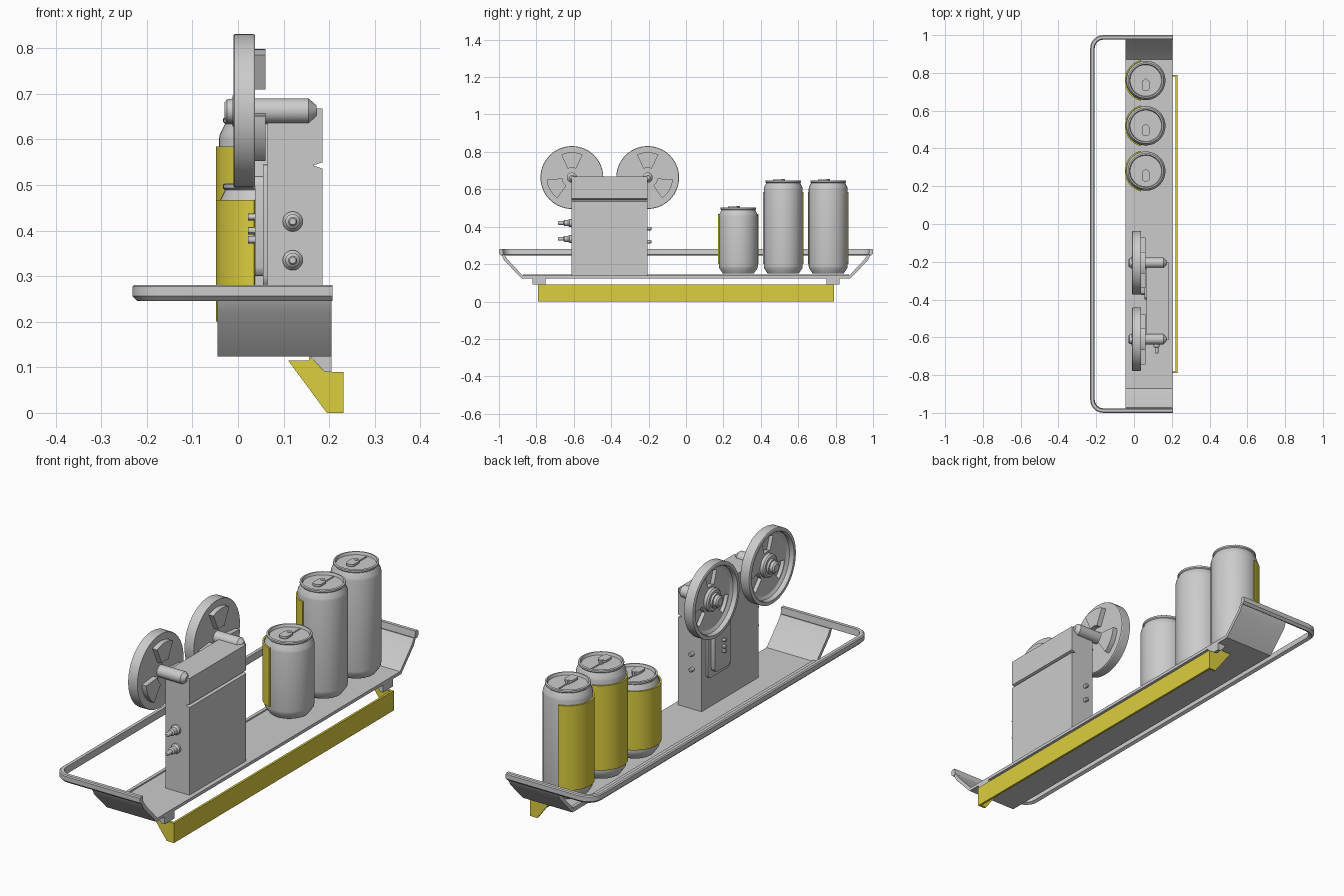
import bpy, bmesh, math
from mathutils import Vector

if "Cube" in bpy.data.objects:
    bpy.data.objects.remove(bpy.data.objects["Cube"])

yellow = bpy.data.materials.new("yellow")
yellow.diffuse_color = (0.72, 0.62, 0.05, 1)
yellow.use_nodes = True
yellow.node_tree.nodes["Principled BSDF"].inputs["Base Color"].default_value = yellow.diffuse_color


def finish(name, bm, mat=None):
    bmesh.ops.recalc_face_normals(bm, faces=bm.faces)
    me = bpy.data.meshes.new(name)
    bm.to_mesh(me)
    bm.free()
    ob = bpy.data.objects.new(name, me)
    bpy.context.collection.objects.link(ob)
    if mat:
        me.materials.append(mat)
    return ob


def place(axis, a, b, t):
    return {'x': (t, a, b), 'y': (a, t, b), 'z': (a, b, t)}[axis]


def prism(name, profiles, axis, lo, hi, mat=None):
    """Extrude one or more closed 2D outlines along an axis."""
    bm = bmesh.new()
    if not isinstance(profiles[0][0], (tuple, list)):
        profiles = [profiles]
    for pts in profiles:
        f = bm.faces.new([bm.verts.new(place(axis, a, b, lo)) for a, b in pts])
        ext = bmesh.ops.extrude_face_region(bm, geom=[f], use_keep_orig=True)
        move = Vector(place(axis, 0, 0, hi - lo))
        bmesh.ops.translate(bm, vec=move, verts=[v for v in ext['geom'] if isinstance(v, bmesh.types.BMVert)])
    return finish(name, bm, mat)


def rect(a0, a1, b0, b1):
    return [(a0, b0), (a1, b0), (a1, b1), (a0, b1)]


def rounded(a0, a1, b0, b1, r):
    out = []
    for i, (a, b) in enumerate([(a1 - r, b1 - r), (a0 + r, b1 - r), (a0 + r, b0 + r), (a1 - r, b0 + r)]):
        out += [(a + r * math.cos(math.radians(90 * i + k)), b + r * math.sin(math.radians(90 * i + k)))
                for k in (0, 30, 60, 90)]
    return out


def lathe(name, profile, axis, ca, cb, n=40):
    """Revolve (radius, position) points around an axis through (ca, cb)."""
    bm = bmesh.new()
    rings = []
    for r, t in profile:
        if r == 0:
            rings.append([bm.verts.new(place(axis, ca, cb, t))] * n)
        else:
            rings.append([bm.verts.new(place(axis, ca + r * math.cos(2 * math.pi * i / n),
                                             cb + r * math.sin(2 * math.pi * i / n), t)) for i in range(n)])
    for p, q in zip(rings, rings[1:]):
        for i in range(n):
            j = (i + 1) % n
            vs = list(dict.fromkeys([p[i], p[j], q[j], q[i]]))
            if len(vs) > 2:
                bm.faces.new(vs)
    return finish(name, bm)


def arc(ca, cb, r0, r1, mid, half, n=24):
    """Outline of a ring sector, angles in degrees."""
    ang = [math.radians(mid - half + 2 * half * i / n) for i in range(n + 1)]
    return ([(ca + r1 * math.cos(t), cb + r1 * math.sin(t)) for t in ang] +
            [(ca + r0 * math.cos(t), cb + r0 * math.sin(t)) for t in reversed(ang)])


# Tray floor with turned-up ends
half = [(.88, .124), (.972, .22), (.985, .248), (.972, .252), (.955, .226), (.872, .138)]
prism("tray", half + [(-y, z) for y, z in reversed(half)], 'x', -.045, .205)
prism("tray_edge_lip", rect(-.045, -.03, .136, .144), 'y', -.872, .872)

# U-shaped guard rail swept around three sides
path = [(.207, -1, 0, 1)]
for cy, start in ((-.93, 270), (.93, 180)):
    for k in range(7):
        t = math.radians(start - 15 * k)
        path.append((-.162 + .07 * math.cos(t), cy + .07 * math.sin(t), -math.cos(t), -math.sin(t)))
path.append((.207, 1, 0, -1))
section = [(0, .256), (0, .277), (.005, .281), (.02, .281), (.024, .252), (.01, .246)]
bm = bmesh.new()
rings = [[bm.verts.new((x + nx * d, y + ny * d, z)) for d, z in section] for x, y, nx, ny in path]
for p, q in zip(rings, rings[1:]):
    for i in range(len(section)):
        j = (i + 1) % len(section)
        bm.faces.new((p[i], p[j], q[j], q[i]))
bm.faces.new(rings[0])
bm.faces.new(rings[-1])
finish("guard_rail", bm)

# Front strip under the tray, with end plates and mounting brackets
prism("front_strip", rect(.221, .231, 0, .09), 'y', -.79, .79, yellow)
cap = [(.11, .115), (.195, 0), (.231, 0), (.231, .09), (.19, .09), (.157, .125), (.155, .115)]
for s, side in ((-1, "left"), (1, "right")):
    prism("strip_end_" + side, cap, 'y', s * .79, s * .78, yellow)
    prism("strip_bracket_" + side, [(.158, .126), (.205, .126), (.205, .09), (.19, .09)], 'y', s * .82, s * .75)

# Projector case with a groove on its outer face
prism("projector_case", [(.065, .138), (.185, .138), (.185, .536), (.165, .543), (.185, .55),
                         (.185, .668), (.065, .668)], 'y', -.613, -.205)
# Stepped panel on the inner face
prism("panel_base", rounded(-.40, -.235, .275, .545, .025), 'x', .055, .066)
prism("panel_door", rounded(-.375, -.26, .30, .52, .02), 'x', .037, .056)
for i, z in enumerate((.38, .40, .43)):
    lathe(f"panel_button_{i}", [(0, .022), (.008, .022), (.008, .04)], 'x', -.32, z, 12)
# Knobs on the case ends
for i, z in enumerate((.335, .42)):
    lathe(f"side_knob_{i}", [(.022, -.61), (.022, -.622), (.016, -.63), (.016, -.65), (.010, -.655),
                             (.010, -.68), (.007, -.685), (0, -.685)], 'y', .12, z, 20)
for i, z in enumerate((.32, .39)):
    lathe(f"small_knob_{i}", [(.009, -.206), (.009, -.188), (.006, -.184), (0, -.184)], 'y', .11, z, 16)

# Film reels: dish, three raised windows, hub and shaft
for i, y in enumerate((-.61, -.205)):
    z = .663
    dish = lathe(f"reel_{i}", [(0, .037), (.166, .037), (.168, .034), (.168, -.008), (.165, -.01), (.152, -.01),
                               (.148, -.004), (.148, .01), (.135, .018), (0, .018)], 'x', y, z, 56)
    cut = prism(f"reel_cutter_{i}", [arc(y, z, .062, .126, a, 19, 8) for a in (90, 210, 330)], 'x', -.05, .05)
    cut.hide_render = True
    cut.hide_viewport = True
    mod = dish.modifiers.new("windows", 'BOOLEAN')
    mod.operation = 'DIFFERENCE'
    mod.object = cut
    mod.solver = 'EXACT'
    prism(f"reel_windows_{i}", [arc(y, z, .052, .135, a, 25, 8) for a in (90, 210, 330)], 'x', .035, .06)
    lathe(f"reel_hub_{i}", [(.052, .02), (.052, .004), (.045, -.002), (.034, -.002), (.034, -.012), (0, -.012)],
          'x', y, z, 32)
    lathe(f"reel_shaft_{i}", [(0, -.03), (.018, -.03), (.025, -.024), (.027, -.01), (.027, .155),
                              (.012, .172), (0, .172)], 'x', y, z, 28)

# Three cans with wrap labels on the inner side
cx, base = .0625, .15
for i, (y, top, label_top) in enumerate(((.28, .503, .467), (.52, .648, .585), (.76, .648, .585))):
    lathe(f"can_{i}", [(0, base + .012), (.065, base + .01), (.075, base), (.083, base), (.102, base + .028),
                       (.104, base + .04), (.104, top - .045), (.102, top - .036), (.091, top - .014),
                       (.095, top - .010), (.095, top - .002), (.092, top), (.087, top), (.083, top - .012),
                       (0, top - .012)], 'z', cx, y)
    prism(f"can_label_{i}", arc(cx, y, .104, .111, 180, 76), 'z', .20, label_top, yellow)
    # Pull tab, rivet and score line
    lz = top - .013
    prism(f"can_tab_{i}", rounded(cx - .02, cx + .02, y - .055, y + .005, .015), 'z', lz + .008, lz + .018)
    lathe(f"can_rivet_{i}", [(.01, lz), (.01, lz + .02), (0, lz + .02)], 'z', cx, y, 12)
    prism(f"can_score_{i}", rect(cx - .003, cx + .003, y, y + .075), 'z', lz, lz + .004)

# Smooth shading with sharp edges kept
for ob in bpy.data.objects:
    if ob.type == 'MESH' and not ob.hide_render:
        ob.select_set(True)
        bpy.context.view_layer.objects.active = ob
bpy.ops.object.shade_smooth_by_angle(angle=math.radians(30))
